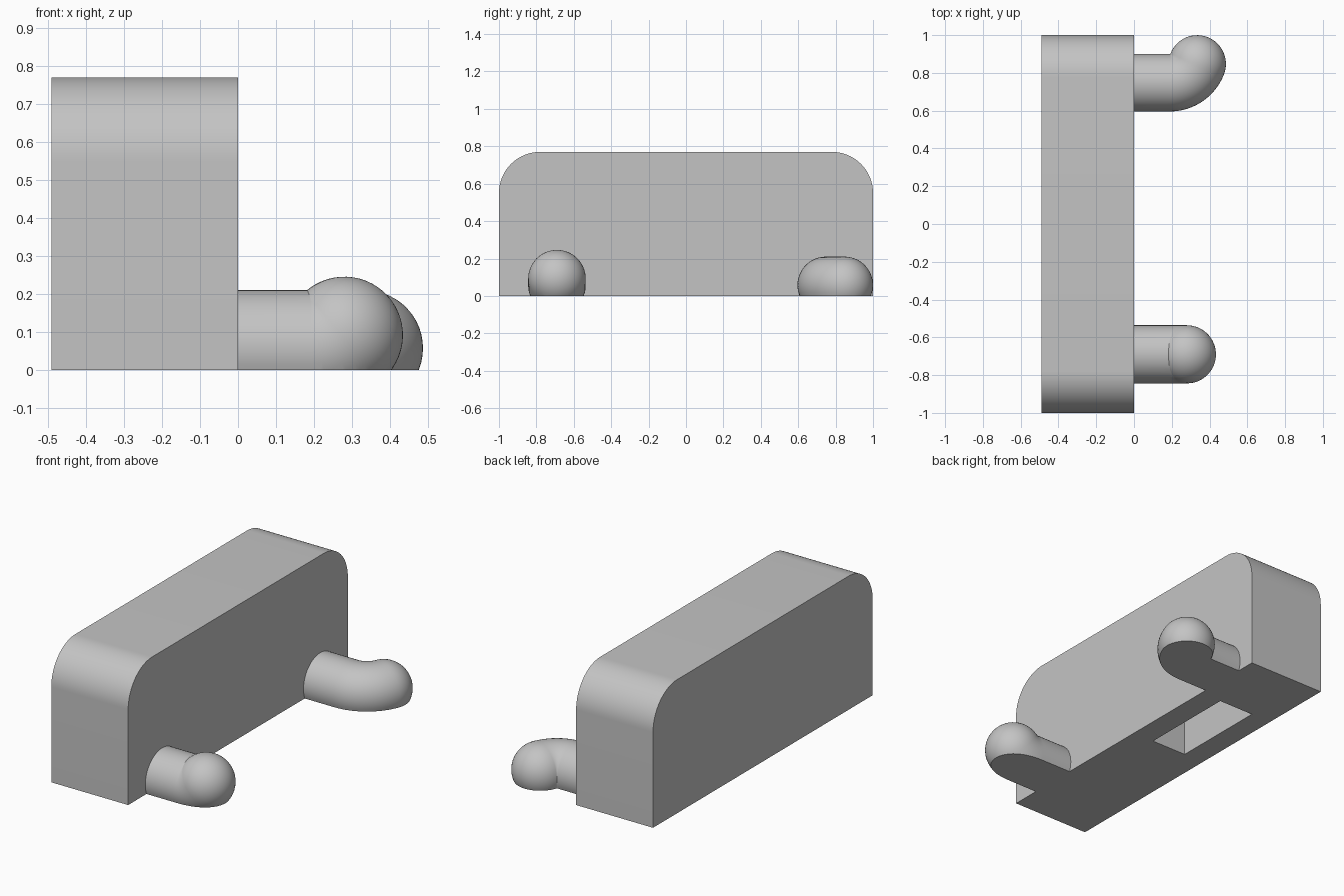
import bpy, bmesh, math
from mathutils import Vector

if "Cube" in bpy.data.objects:
    bpy.data.objects.remove(bpy.data.objects["Cube"])

grey = bpy.data.materials.new("plain grey")
grey.diffuse_color = (0.55, 0.55, 0.55, 1)
grey.use_nodes = True
grey.node_tree.nodes["Principled BSDF"].inputs["Base Color"].default_value = grey.diffuse_color


def make_object(name, bm):
    bmesh.ops.recalc_face_normals(bm, faces=bm.faces[:])
    mesh = bpy.data.meshes.new(name)
    bm.to_mesh(mesh)
    bm.free()
    mesh.materials.append(grey)
    obj = bpy.data.objects.new(name, mesh)
    bpy.context.collection.objects.link(obj)
    return obj


def smooth(obj):
    obj.data.shade_smooth()
    obj.data.set_sharp_from_angle(angle=math.radians(30))


def body():
    # Block with two rounded upper corners, extruded along x
    bm = bmesh.new()
    r, h, n = 0.22, 0.77, 20
    pts = [(-1, 0), (1, 0)]
    for side, start in ((1, 0), (-1, 90)):
        for i in range(n + 1):
            a = math.radians(start + 90 * i / n)
            pts.append((side * (1 - r) + r * math.cos(a), h - r + r * math.sin(a)))
    face = bm.faces.new([bm.verts.new((-0.49, y, z)) for y, z in pts])
    out = bmesh.ops.extrude_face_region(bm, geom=[face])
    moved = [g for g in out["geom"] if isinstance(g, bmesh.types.BMVert)]
    bmesh.ops.translate(bm, verts=moved, vec=(0.49, 0, 0))
    obj = make_object("body", bm)

    # Rectangular pocket in the underside
    bm = bmesh.new()
    bmesh.ops.create_cube(bm, size=1)
    bmesh.ops.scale(bm, verts=bm.verts, vec=(0.225, 0.57, 0.8))
    bmesh.ops.translate(bm, verts=bm.verts, vec=(-0.248, 0.285, 0))
    cutter = make_object("pocket_cutter", bm)
    cutter.hide_render = True
    mod = obj.modifiers.new("pocket", 'BOOLEAN')
    mod.operation, mod.solver, mod.object = 'DIFFERENCE', 'EXACT', cutter
    bpy.context.view_layer.objects.active = obj
    bpy.ops.object.modifier_apply(modifier="pocket")
    bpy.data.objects.remove(cutter)
    smooth(obj)


def arm(name, start, bend_dir, straight, bend_r, angle, r):
    # Straight tube, bend and round end, cut flat at the ground
    start, up, ahead = Vector(start), Vector(bend_dir), Vector((1, 0, 0))
    side = ahead.cross(up)
    rings = [(start, 0, r)]
    for i in range(17):
        a = math.radians(angle) * i / 16
        c = start + ahead * (straight + bend_r * math.sin(a)) + up * bend_r * (1 - math.cos(a))
        rings.append((c, a, r))
    tip = ahead * math.cos(a) + up * math.sin(a)
    for i in range(1, 14):
        p = math.pi / 2 * i / 14
        rings.append((c + tip * r * math.sin(p), a, r * math.cos(p)))

    bm = bmesh.new()
    n, loops = 48, []
    for centre, a, rad in rings:
        across = up * math.cos(a) - ahead * math.sin(a)
        loops.append([bm.verts.new(centre + rad * (across * math.cos(t) + side * math.sin(t)))
                      for t in (2 * math.pi * k / n for k in range(n))])
    for p, q in zip(loops, loops[1:]):
        for k in range(n):
            bm.faces.new((p[k], p[(k + 1) % n], q[(k + 1) % n], q[k]))
    pole = bm.verts.new(c + tip * r)
    for k in range(n):
        bm.faces.new((loops[-1][k], loops[-1][(k + 1) % n], pole))
    bm.faces.new(loops[0])
    bmesh.ops.recalc_face_normals(bm, faces=bm.faces[:])
    cut = bmesh.ops.bisect_plane(bm, geom=bm.verts[:] + bm.edges[:] + bm.faces[:],
                                 plane_co=(0, 0, 0), plane_no=(0, 0, -1), clear_outer=True)
    edges = [g for g in cut["geom_cut"] if isinstance(g, bmesh.types.BMEdge)]
    bmesh.ops.holes_fill(bm, edges=edges, sides=0)
    smooth(make_object(name, bm))


body()
arm("front_arm", (0, -0.69, 0.057), (0, 0, 1), 0.19, 0.133, 42.5, 0.154)
arm("back_arm", (0, 0.748, 0.058), (0, 1, 0), 0.19, 0.155, 69, 0.152)
